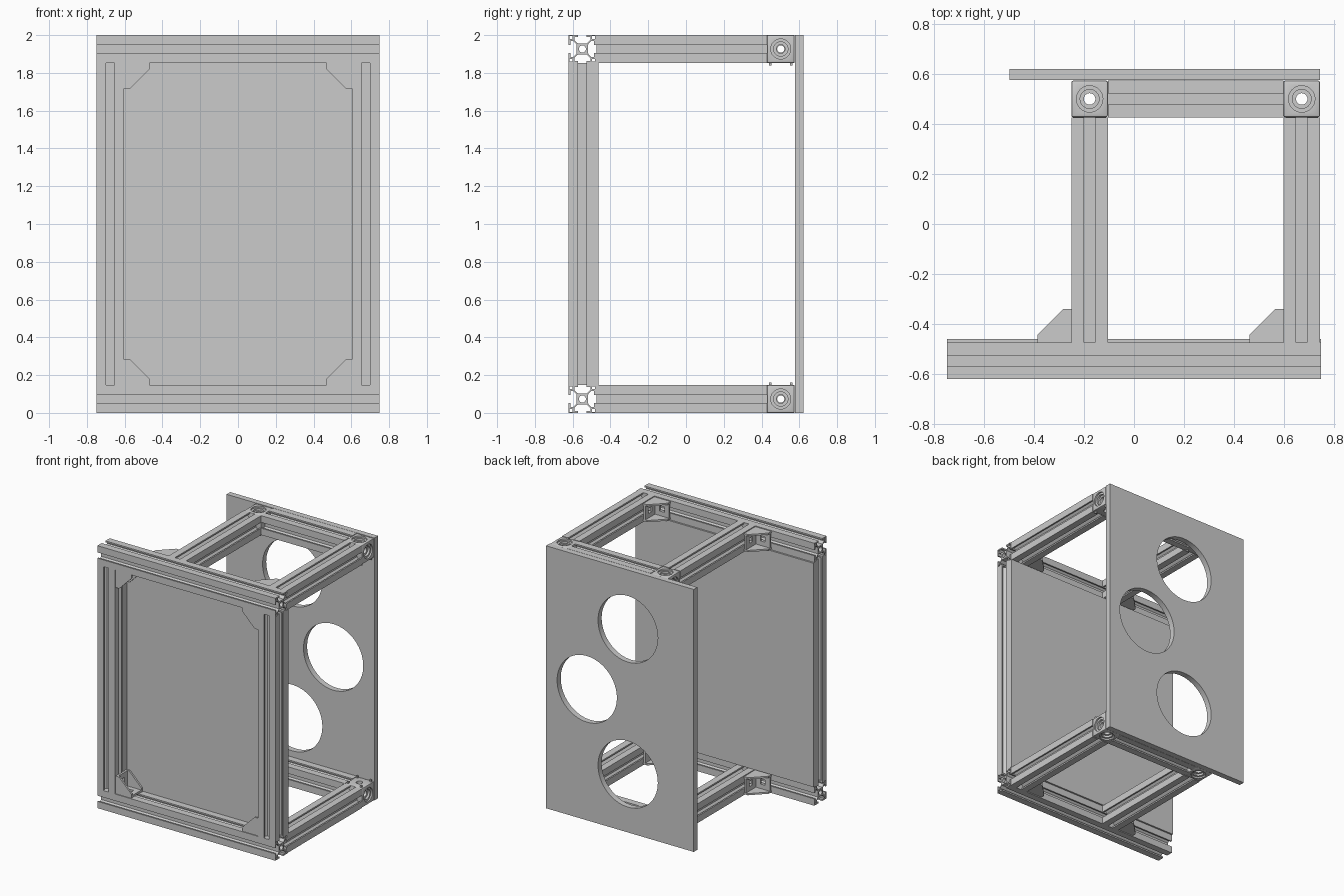
import bpy, bmesh, math
from mathutils import Matrix, Vector

if "Cube" in bpy.data.objects:
    bpy.data.objects.remove(bpy.data.objects["Cube"])

S = 0.0735            # half width of a rail
W = 2 * S
X, Y, Z = Vector((1, 0, 0)), Vector((0, 1, 0)), Vector((0, 0, 1))


def circle(r, n, cx=0, cy=0):
    return [(cx + r * math.cos(2 * math.pi * i / n), cy + r * math.sin(2 * math.pi * i / n))
            for i in range(n)]


def rect(x0, x1, y0, y1):
    return [(x0, y0), (x1, y0), (x1, y1), (x0, y1)]


def link(name, mesh):
    ob = bpy.data.objects.new(name, mesh)
    bpy.context.collection.objects.link(ob)
    return ob


def evaluated_mesh(ob):
    dg = bpy.context.evaluated_depsgraph_get()
    dg.update()
    return bpy.data.meshes.new_from_object(ob.evaluated_get(dg))


def extrude(name, loops, depth, origin, u, v):
    """Fill loops (outline plus holes) in the u-v plane, extrude along u x v."""
    cu = bpy.data.curves.new(name, 'CURVE')
    cu.dimensions, cu.fill_mode, cu.extrude = '2D', 'BOTH', depth / 2
    for pts in loops:
        sp = cu.splines.new('POLY')
        sp.points.add(len(pts) - 1)
        for p, (a, b) in zip(sp.points, pts):
            p.co = (a, b, 0, 1)
        sp.use_cyclic_u = True
    tmp = link(name + "_curve", cu)
    me = evaluated_mesh(tmp)
    bpy.data.objects.remove(tmp)
    w = u.cross(v)
    m = Matrix((u, v, w)).transposed().to_4x4()
    m.translation = Vector(origin) + w * depth / 2
    me.transform(m)
    bm = bmesh.new()
    bm.from_mesh(me)
    bmesh.ops.remove_doubles(bm, verts=bm.verts, dist=1e-5)
    bmesh.ops.recalc_face_normals(bm, faces=bm.faces)
    bm.to_mesh(me)
    bm.free()
    me.name = name
    return link(name, me)


def join(name, parts):
    bm = bmesh.new()
    for p in parts:
        bm.from_mesh(p.data)
        bpy.data.objects.remove(p)
    me = bpy.data.meshes.new(name)
    bm.to_mesh(me)
    bm.free()
    return link(name, me)


# T-slot rail section: one quarter, turned four times, plus bore and corner hollows
quarter = [(0.022, S), (0.022, S - .011), (0.042, S - .011), (0.042, 0.047), (0.024, 0.030)]
quarter = [(-a, b) for a, b in reversed(quarter)] + quarter
outline = []
for k in range(4):
    c, s = round(math.cos(-k * math.pi / 2)), round(math.sin(-k * math.pi / 2))
    q = [(-0.024, .030), (.024, .030), (.042, .047), (.042, S - .011), (.022, S - .011),
         (.022, S), (S, S), (S, .022), (S - .011, .022), (S - .011, .042), (.047, .042)]
    outline += [(a * c - b * s, a * s + b * c) for a, b in q[1:]]
    outline.append((.030 * c - .024 * s, .030 * s + .024 * c))
# drop coincident neighbours
outline = [p for i, p in enumerate(outline) if math.dist(p, outline[i - 1]) > 1e-5]
SECTION = [outline, circle(0.019, 16)]
for sx in (-1, 1):
    for sy in (-1, 1):
        SECTION.append([(sx * a, sy * b) for a, b in rect(.052, S - .006, .052, S - .006)])

YF = -0.62 + S - .002     # front frame centre line
YB = 0.5015               # back rail centre line
XL, XR = -0.178, 0.6725   # depth rail centre lines
levels = (("lower", S), ("upper", 2 - S))

# Rails
for n, z in levels:
    extrude(f"front_{n}_rail", SECTION, 1.5, (-0.75, YF, z), Y, Z)
    extrude(f"back_{n}_rail", SECTION, XR - XL - W, (XL + S, YB, z), Y, Z)
    for side, x in (("left", XL), ("right", XR)):
        extrude(f"{side}_{n}_depth_rail", SECTION, YB - YF - W, (x, YF + S, z), Z, X)
for side, x in (("left", S - 0.75), ("right", 0.75 - S)):
    extrude(f"front_{side}_post", SECTION, 2 - 2 * W, (x, YF, W), X, Y)

# Thin front panel and thick back plate with three round openings
extrude("front_panel", [rect(-0.75, 0.75, -(2 - W), -W)], 0.013, (0, YF + S, 0), X, -Z) \
    .data.transform(Matrix.Translation((0, 0, 0)))
holes = [circle(0.252, 64, x, -z) for x, z in ((0.055, 1.55), (0.40, 1.0), (0.055, 0.445))]
extrude("back_plate", [rect(-0.5, 0.745, -2, 0)] + holes, 0.044, (0, 0.577, 0), X, -Z)


# Corner brackets: two drilled legs and two gusset walls
def bracket(name, origin, u, v):
    o, w = Vector(origin), u.cross(v)
    L, h, t = 0.135, 0.067, 0.013
    gusset = [(0, 0), (L, 0), (L, .032), (.032, L), (0, L)]
    leg = [rect(.001, L - .001, -h + .001, h - .001), rect(.055, .095, -.02, .02)]
    parts = [extrude("wall", [gusset], t, o + w * k, u, v) for k in (-h, h - t)]
    parts.append(extrude("leg", leg, .016, o + v * .017, u, w))
    parts.append(extrude("leg", leg, .016, o + u * .001, v, w))
    # mirror handedness so that the second leg sits inside the corner
    return join(name, parts)


for n, z, up in (("lower", W, Z), ("upper", 2 - W, -Z)):
    for side, sx in (("left", -1), ("right", 1)):
        bracket(f"front_{side}_{n}_bracket", (sx * (0.75 - W), YF, z), -sx * X, up)
for n, z in levels:
    for side, x in (("left", XL - S), ("right", XR - S)):
        bracket(f"{side}_{n}_depth_bracket", (x, YF + S, z), -X, Y)

# Three-way corner block: bevelled cube with stepped bores on its outer faces (+x, +y, -z)
bm = bmesh.new()
bmesh.ops.create_cube(bm, size=W)
bmesh.ops.bevel(bm, geom=bm.edges[:], offset=0.008, segments=2, profile=0.5, affect='EDGES')
me = bpy.data.meshes.new("corner_block")
bm.to_mesh(me)
bm.free()
block = link("corner_block", me)
cutters = []
for out, u, v in ((X, Y, Z), (Y, Z, X), (-Z, Y, X)):
    for r, depth in ((0.053, .012), (0.038, .028), (0.023, .25)):
        c = extrude("bore_cutter", [circle(r, 32)], depth + .05, out * (S - depth), u, v)
        c.hide_render = True
        mod = block.modifiers.new("bore", 'BOOLEAN')
        mod.operation, mod.object, mod.solver = 'DIFFERENCE', c, 'EXACT'
        cutters.append(c)
cut = evaluated_mesh(block)
for ob in cutters + [block]:
    bpy.data.objects.remove(ob)
# locating pins on the free inner face
pins = [extrude("pin", [rect(a - .006, a + .006, b - .006, b + .006)], .021, (0, 0, S - .006), X, Y)
        for a in (-.056, .056) for b in (-.056, .056)]
base = join("block_base", [link("block_body", cut)] + pins)
for n, z in levels:
    for side, x in (("left", XL), ("right", XR)):
        me = base.data.copy()
        sx, sz = (1 if side == "right" else -1), (1 if n == "lower" else -1)
        me.transform(Matrix.Translation((x, YB, z)) @ Matrix.Diagonal((sx, 1, sz, 1)))
        if sx * sz < 0:
            me.flip_normals()
        link(f"{side}_{n}_corner_block", me)
bpy.data.objects.remove(base)

# Smooth round bores, keep edges sharp
bpy.ops.object.select_all(action='SELECT')
bpy.context.view_layer.objects.active = bpy.context.selected_objects[0]
bpy.ops.object.shade_smooth_by_angle(angle=math.radians(30))
